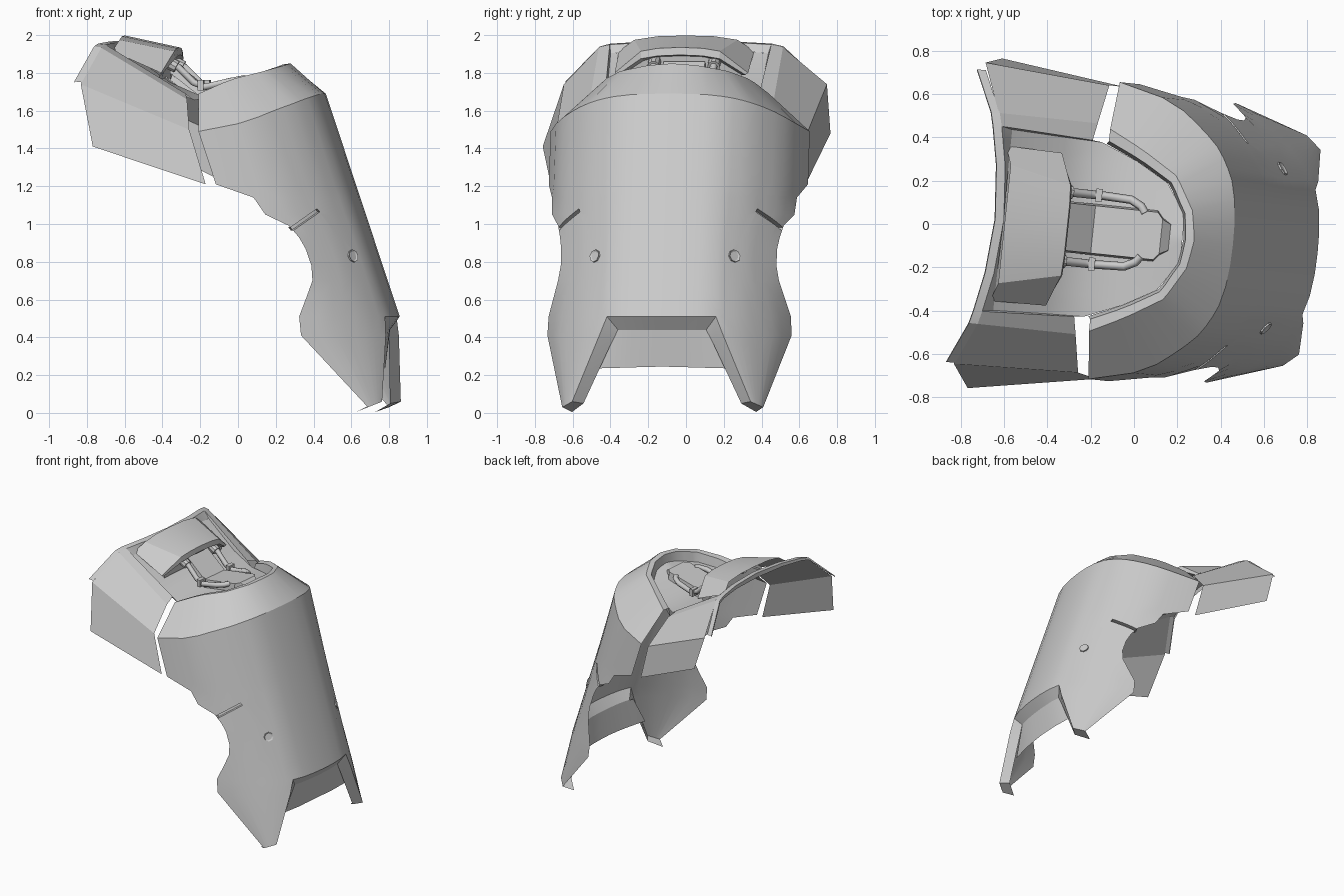
import bpy, bmesh, math
from mathutils import Vector, Matrix

old = bpy.data.objects.get("Cube")
if old:
    bpy.data.objects.remove(old, do_unlink=True)

grey = bpy.data.materials.new("plain grey")
grey.use_nodes = True
grey.diffuse_color = (0.6, 0.6, 0.6, 1)
grey.node_tree.nodes["Principled BSDF"].inputs["Base Color"].default_value = (0.6, 0.6, 0.6, 1)

# The armour is symmetric about a vertical plane turned slightly off the x axis
FRAME = Matrix.Translation((0, -0.045, 0)) @ Matrix.Rotation(math.radians(-6), 4, "Z")
MIDDLE = Vector((-0.2, 0, 0.5))


def place(obj, mirror=True, angle=30):
    bpy.context.scene.collection.objects.link(obj)
    obj.matrix_world = FRAME
    obj.data.materials.append(grey)
    if mirror:
        mod = obj.modifiers.new("mirror", "MIRROR")
        mod.use_axis = (False, True, False)
        mod.use_clip = True
        mod.merge_threshold = 0.0005
    if obj.type == "MESH":
        bpy.ops.object.select_all(action="DESELECT")
        obj.select_set(True)
        bpy.context.view_layer.objects.active = obj
        bpy.ops.object.shade_smooth_by_angle(angle=math.radians(angle))
    return obj


def finish(name, bm, angle=30, mirror=True):
    me = bpy.data.meshes.new(name)
    bm.to_mesh(me)
    bm.free()
    return place(bpy.data.objects.new(name, me), mirror, angle)


def sheets(name, grids, edit=None, angle=30, mirror=True):
    """Sheet part from grids of point rows, normally mirrored across the middle."""
    bm = bmesh.new()
    for rows in grids:
        vs = [[bm.verts.new(p) for p in row] for row in rows]
        for a, b in zip(vs, vs[1:]):
            for i in range(len(a) - 1):
                bm.faces.new((a[i], a[i + 1], b[i + 1], b[i]))
    bmesh.ops.remove_doubles(bm, verts=bm.verts, dist=0.0005)
    bmesh.ops.recalc_face_normals(bm, faces=bm.faces)
    if sum(f.calc_area() * f.normal.dot(f.calc_center_median() - MIDDLE) for f in bm.faces) < 0:
        bmesh.ops.reverse_faces(bm, faces=bm.faces)
    if edit:
        edit(bm)
    return finish(name, bm, angle, mirror)


def resample(points, t):
    """Point at fraction t of a polyline's length."""
    pts = [Vector(p) for p in points]
    lens = [(b - a).length for a, b in zip(pts, pts[1:])]
    d = t * sum(lens)
    for a, b, n in zip(pts, pts[1:], lens):
        if d <= n + 1e-6:
            return a.lerp(b, min(d / n, 1))
        d -= n
    return pts[-1]


# Plan section of the outer shell: setback from the leading line for a sideways distance
SECTION = [(0, 0), (0.1, 0.003), (0.2, 0.015), (0.29, 0.04), (0.36, 0.075), (0.43, 0.125),
           (0.48, 0.18), (0.54, 0.26), (0.59, 0.335), (0.645, 0.46), (0.69, 0.665)]


def shell(v, z):
    for (a, da), (b, db) in zip(SECTION, SECTION[1:]):
        if v <= b + 1e-6:
            back = da + (db - da) * (v - a) / (b - a)
            break
    if 0.29 < v < 0.58 and 0.1 < z < 1.6:  # flatter flanks at mid height
        back += 0.02 * math.sin(math.pi * (v - 0.29) / 0.29) * math.sin(math.pi * (1.6 - z) / 1.5)
    return Vector((0.46 + (1.69 - z) / 3 - back, v, z))


NOTCH = 0.29
CENTRE = [0, 0.1, 0.2]


def side(v0, v1):
    return [v0 + (v1 - v0) * i / 8 for i in range(9)]


# Outer shell: ridge row, wavy rear edge, then the two legs beside the notch
ridge = [shell(v, 1.69 - 0.2 * (v / 0.69) ** 3) for v in CENTRE + side(NOTCH, 0.69)]
edge = [(1.21, 0.69), (1.14, 0.652), (1.05, 0.645), (0.99, 0.6), (0.93, 0.585), (0.87, 0.575),
        (0.78, 0.574), (0.7, 0.588), (0.62, 0.612), (0.51, 0.645)]
body = [ridge] + [[shell(v, z) for v in CENTRE + side(NOTCH, e)] for z, e in edge]
tip = [shell(v, 0.06 - 0.03 * i / 8) - Vector((0.012, 0, 0)) for i, v in enumerate(side(0.475, 0.535))]
leg = [[shell(v, 0.51) for v in side(NOTCH, 0.645)],
       [shell(v, 0.41) for v in side(0.33, 0.65)], tip]


def press_slot(bm):
    # Slanted slot sunk into the shell from the rear edge
    mid, end = Vector((0.41, 0, 1.02)), Vector((0.48, 0, 1.07))
    along = Vector((0.79, 0, 0.61))
    across = Vector((-0.61, 0, 0.79))
    for co, no in ((mid + across * 0.011, across), (mid - across * 0.011, across), (end, along)):
        near = [f for f in bm.faces if 0.8 < f.calc_center_median().z < 1.2
                and f.calc_center_median().y > 0.38]
        geom = set(near) | {e for f in near for e in f.edges} | {v for f in near for v in f.verts}
        bmesh.ops.bisect_plane(bm, geom=list(geom), plane_co=co, plane_no=no)
    sunk = []
    for f in bm.faces:
        c = f.calc_center_median()
        if c.y > 0.38 and abs((c - mid).dot(across)) < 0.0105 and (c - end).dot(along) < 0:
            sunk.append(f)
    new = bmesh.ops.extrude_face_region(bm, geom=sunk)["geom"]
    bmesh.ops.translate(bm, verts=[g for g in new if isinstance(g, bmesh.types.BMVert)], vec=(-0.015, -0.03, 0))
    bmesh.ops.delete(bm, geom=[f for f in sunk if f.is_valid], context="FACES")


sheets("outer_shell", [body, leg], press_slot)

# Sloping collar with a folded inner rim
RIM = [(0.28, 0, 1.85), (0.26, 0.13, 1.84), (0.17, 0.285, 1.81), (0.0, 0.39, 1.765), (-0.16, 0.47, 1.69)]
lengths = [0]
for a, b in zip(ridge, ridge[1:]):
    lengths.append(lengths[-1] + (b - a).length)
rim = [resample(RIM, d / lengths[-1]) for d in lengths]
lip = [Vector((p.x - 0.04 * (1 - i / 11), p.y * 0.88, p.z - 0.005)) for i, p in enumerate(rim)]
wall = [Vector((p.x - 0.01, p.y * 0.97, p.z - 0.08)) for p in lip]
sheets("collar", [[ridge, rim, lip, wall]])

# Bevelled band around the notch, with the plate behind it and the feet
outer = [shell(v, 0.51) for v in CENTRE + [NOTCH]] + [shell(0.33, 0.41), tip[0]]
inner = [(0.8, 0, 0.44), (0.798, 0.08, 0.44), (0.793, 0.16, 0.44), (0.78, 0.235, 0.44),
         (0.775, 0.275, 0.36), (0.765, 0.42, 0.05)]
sheets("notch_band", [[outer, inner]])
sheets("notch_back_plate", [[[inner[0], inner[1], inner[2], inner[3], (0.765, 0.265, 0.435)],
                             [(0.77, 0, 0.245), (0.768, 0.1, 0.243), (0.765, 0.18, 0.24),
                              (0.755, 0.27, 0.238), (0.742, 0.365, 0.235)]]])
sheets("foot", [[[tip[0], tip[-1]], [(0.765, 0.42, 0.05), (0.68, 0.49, 0.005)]]])

# Rear side panels: the left one hangs straighter than the right one
inner_back, inner_front = Vector((-0.66, 0.43, 1.95)), Vector((-0.235, 0.41, 1.69))
back = {"left": [(-0.68, 0.49, 1.935), (-0.765, 0.715, 1.74), (-0.69, 0.742, 1.48)],
        "right": [(-0.68, 0.49, 1.935), (-0.765, 0.685, 1.74), (-0.69, 0.79, 1.41)]}
front = {"left": [(-0.22, 0.49, 1.66), (-0.185, 0.67, 1.48), (-0.115, 0.67, 1.21)],
         "right": [(-0.22, 0.49, 1.66), (-0.19, 0.665, 1.5), (-0.1, 0.685, 1.21)]}
for label, s in (("left", 1), ("right", -1)):
    rows = [[(u, s * v, z) for u, v, z in row]
            for row in ([inner_back] + back[label], [inner_front] + front[label])]
    sheets(label + "_rear_panel", [rows], angle=10, mirror=False)

# Folded lip arching over the rear edge
arch = [(-0.645, 0, 1.97), (-0.665, 0.25, 1.965), (-0.7, 0.43, 1.955), (-0.715, 0.49, 1.94), (-0.8, 0.68, 1.755)]
arch = [Vector(p) for p in arch]
arch_in = [p + Vector((0.04, 0, -0.005)) for p in arch]
arch_low = [p + Vector((-0.003, 0, -0.035 * (1 - 0.7 * p.y / 0.68))) for p in arch]
sheets("rear_lip", [[arch_in, arch, arch_low]])

# Recessed floor and the low walls beside it
floor = [(-0.61, 0.42, 1.905), (-0.36, 0.41, 1.73), (-0.19, 0.405, 1.655), (-0.02, 0.335, 1.69),
         (0.13, 0.25, 1.73), (0.225, 0.11, 1.765)]
rows = [[(u, v * k / 4, z + 0.02 * (1 - k / 4)) for k in range(5)] for u, v, z in floor]
sheets("floor", [rows], angle=50)
sheets("floor_wall", [[[inner_back, inner_back.lerp(inner_front, 0.6), inner_front], floor[:3]],
                      [[arch_in[0], arch_in[1], arch_in[2]],
                       [(-0.61, 0, 1.925), (-0.61, 0.25, 1.915), floor[0]]]])

# Hood with sloping cheeks and an undercut front, sitting slightly to the right
top = [[(-0.6, 0, 1.998), (-0.6, 0.15, 1.994), (-0.6, 0.275, 1.975), (-0.63, 0.36, 1.915)],
       [(-0.31, 0, 1.935), (-0.31, 0.12, 1.93), (-0.315, 0.21, 1.915), (-0.37, 0.355, 1.8)]]
brow = [top[1], [(-0.305, 0, 1.895), (-0.305, 0.12, 1.89), (-0.31, 0.21, 1.875), (-0.37, 0.34, 1.79)],
        [(-0.36, 0, 1.89), (-0.36, 0.12, 1.885), (-0.36, 0.2, 1.865), (-0.38, 0.32, 1.79)],
        [(-0.38, 0, 1.78), (-0.38, 0.12, 1.77), (-0.38, 0.2, 1.77), (-0.39, 0.31, 1.76)]]
hood = sheets("hood", [top, brow], angle=14)
hood.location = FRAME @ Vector((0, -0.018, 0))

# Raised tongue running forward from the hood
deck = [(-0.35, 0.11, 1.86), (-0.19, 0.11, 1.735), (0.1, 0.11, 1.79), (0.125, 0.08, 1.795), (0.165, 0.06, 1.765)]
rows = [[(u, 0, z), (u, w, z), (u, w + 0.008, z - 0.06)] for u, w, z in deck]
sheets("tongue", [rows], angle=15)

# Pipes beside the tongue, each with a clamp and a socket
for s, label in ((1, "left"), (-1, "right")):
    cu = bpy.data.curves.new(label + "_pipe", "CURVE")
    cu.dimensions = "3D"
    cu.bevel_depth = 0.02
    cu.bevel_resolution = 1
    cu.use_fill_caps = True
    path = [(-0.37, 1.87, 0.16), (-0.3, 1.83, 0.16), (-0.22, 1.75, 0.16), (-0.16, 1.725, 0.16),
            (-0.03, 1.755, 0.155), (0.02, 1.765, 0.13), (0.04, 1.77, 0.1)]
    sp = cu.splines.new("POLY")
    sp.points.add(len(path) - 1)
    for pt, (u, z, v) in zip(sp.points, path):
        pt.co = (u, s * v, z, 1)
    place(bpy.data.objects.new(label + "_pipe", cu), mirror=False)

bm = bmesh.new()
bmesh.ops.create_cube(bm, size=1, matrix=Matrix.Translation((-0.18, 0.16, 1.735)) @ Matrix.Diagonal((0.03, 0.06, 0.055, 1)))
finish("pipe_clamp", bm)

bm = bmesh.new()
bmesh.ops.create_cone(bm, cap_ends=True, segments=10, radius1=0.034, radius2=0.034, depth=0.08,
                      matrix=Matrix.Translation((-0.345, 0.16, 1.85)) @ Matrix.Rotation(math.radians(118), 4, "Y"))
finish("pipe_socket", bm)

# Dished bolts nearly flush with the outer shell
bm = bmesh.new()
aim = Vector((0.75, 0.6, 0.25)).normalized()
spot = shell(0.37, 0.83)
bmesh.ops.create_cone(bm, cap_ends=True, segments=8, radius1=0.036, radius2=0.034, depth=0.016,
                      matrix=Matrix.Translation(spot) @ aim.to_track_quat("Z", "Y").to_matrix().to_4x4())
bm.normal_update()
cap = max(bm.faces, key=lambda f: f.normal.dot(aim) + f.calc_center_median().dot(aim))
bmesh.ops.inset_region(bm, faces=[cap], thickness=0.01, depth=-0.006)
finish("bolt", bm)
